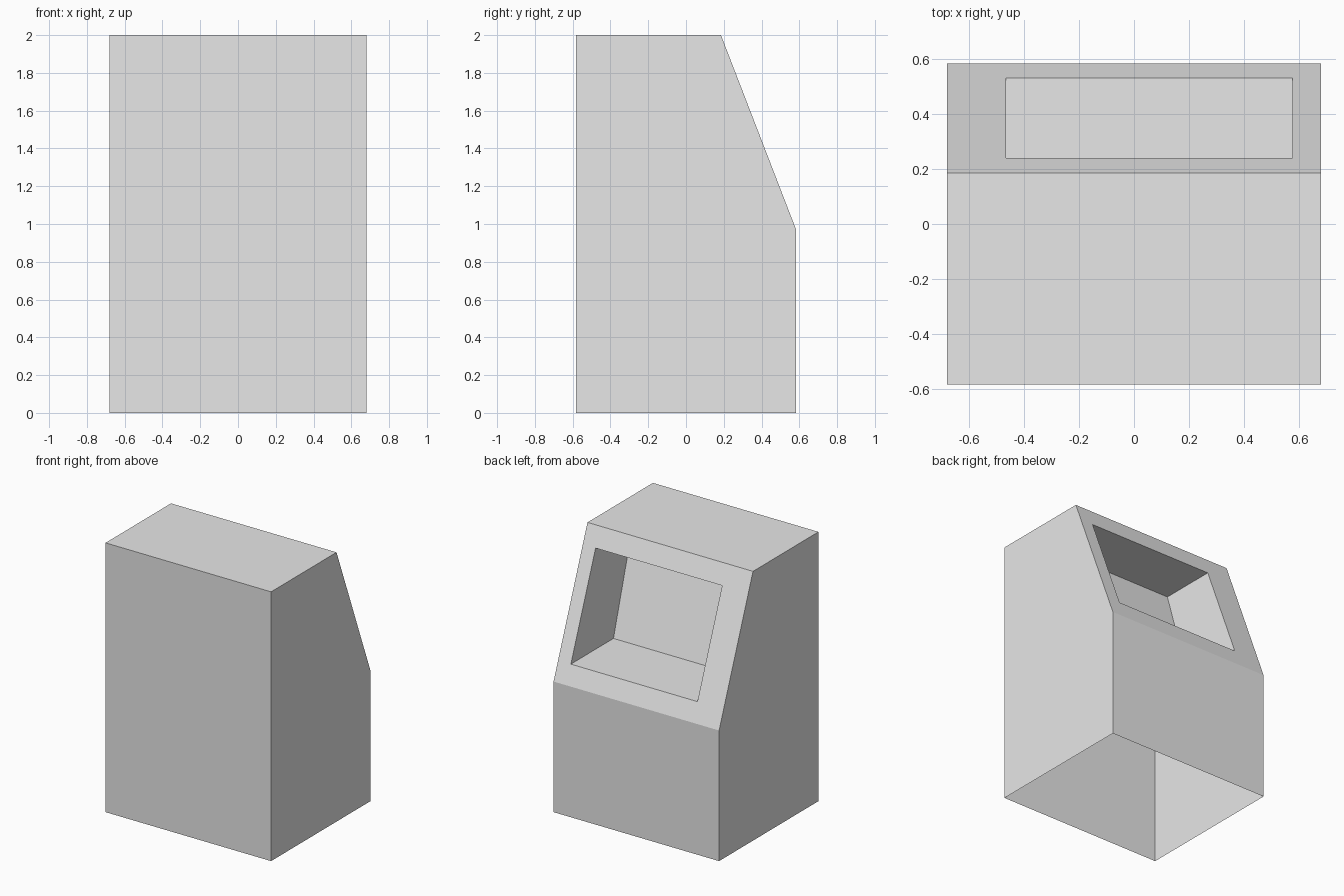
import bpy
import bmesh

default = bpy.data.objects.get("Cube")
if default:
    bpy.data.objects.remove(default, do_unlink=True)

grey = bpy.data.materials.new("light_grey")
grey.use_nodes = True
grey.diffuse_color = (0.8, 0.8, 0.8, 1)
grey.node_tree.nodes["Principled BSDF"].inputs["Base Color"].default_value = (0.8, 0.8, 0.8, 1)


def prism(name, profile, x0, x1):
    """Extrude a (y, z) profile along x into a closed solid."""
    bm = bmesh.new()
    face = bm.faces.new([bm.verts.new((x0, y, z)) for y, z in profile])
    moved = bmesh.ops.extrude_face_region(bm, geom=[face])["geom"]
    for v in moved:
        if isinstance(v, bmesh.types.BMVert):
            v.co.x = x1
    bmesh.ops.recalc_face_normals(bm, faces=bm.faces)
    mesh = bpy.data.meshes.new(name)
    bm.to_mesh(mesh)
    bm.free()
    mesh.materials.append(grey)
    obj = bpy.data.objects.new(name, mesh)
    bpy.context.collection.objects.link(obj)
    return obj


# Cabinet body with a sloping upper back
cabinet = prism("cabinet", [(-0.583, 0), (0.583, 0), (0.583, 0.97),
                            (0.185, 2), (-0.583, 2)], -0.68, 0.68)

# Recess with level floor and ceiling and a tilted inner wall
cutter = prism("recess_cutter", [(0.03, 1.107), (0.8, 1.107),
                                 (0.8, 1.858), (-0.195, 1.858)], -0.465, 0.575)
cutter.hide_render = True

cut = cabinet.modifiers.new("recess", "BOOLEAN")
cut.operation = "DIFFERENCE"
cut.solver = "EXACT"
cut.object = cutter
bpy.context.view_layer.update()
evaluated = cabinet.evaluated_get(bpy.context.evaluated_depsgraph_get())
bm = bmesh.new()
bm.from_mesh(evaluated.to_mesh())
evaluated.to_mesh_clear()
cabinet.modifiers.remove(cut)

# Open underside
base = [f for f in bm.faces if all(v.co.z < 0.001 for v in f.verts)]
bmesh.ops.delete(bm, geom=base, context="FACES_ONLY")
for f in bm.faces:
    f.material_index = 0
bm.to_mesh(cabinet.data)
bm.free()
bpy.data.objects.remove(cutter, do_unlink=True)
